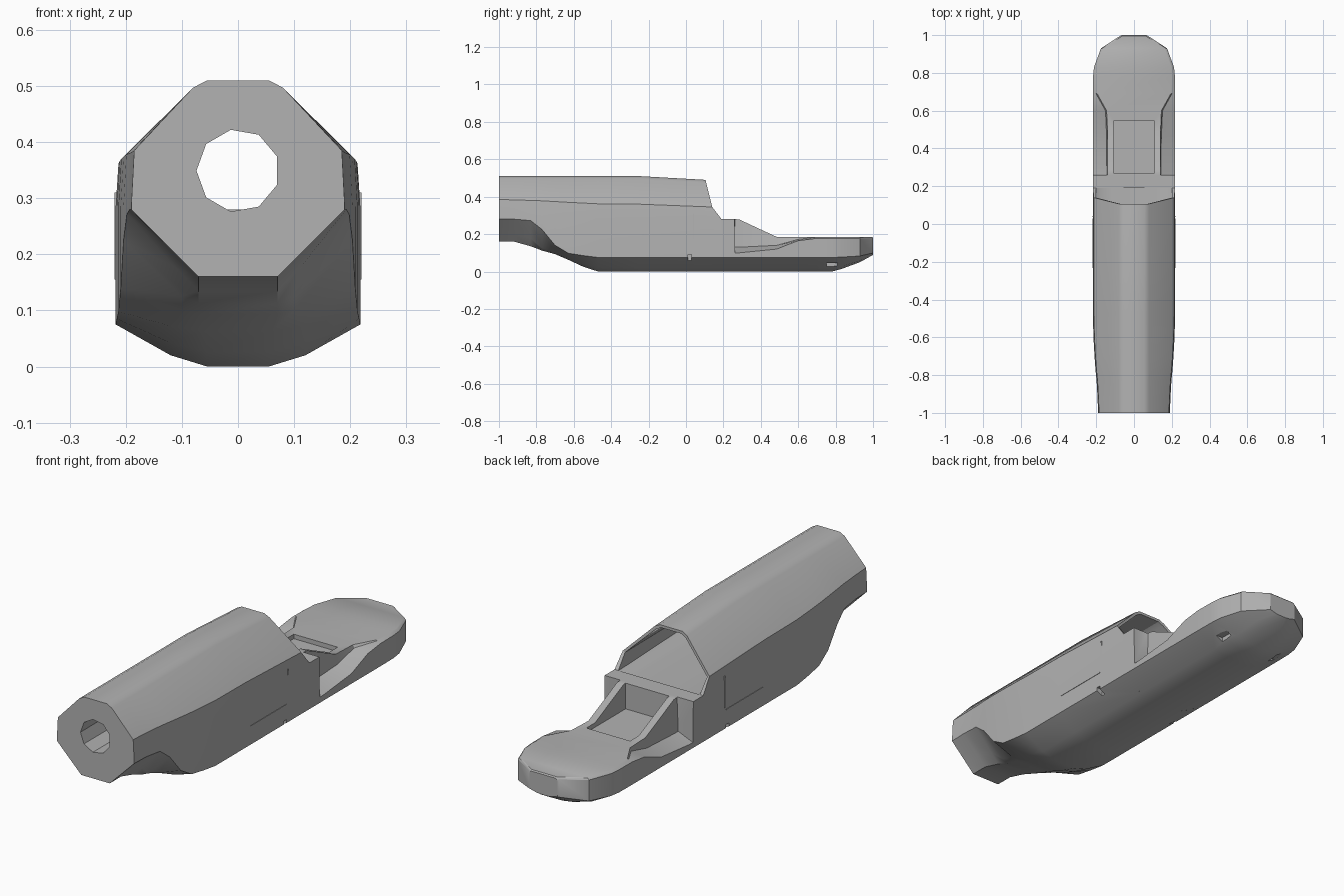
import bpy
import bmesh
import math
from mathutils import Matrix

cube = bpy.data.objects.get("Cube")
if cube:
    bpy.data.objects.remove(cube)

grey = bpy.data.materials.new("plain grey")
grey.use_nodes = True
COLOUR = (0.45, 0.45, 0.45, 1)
grey.diffuse_color = COLOUR
grey.node_tree.nodes["Principled BSDF"].inputs["Base Color"].default_value = COLOUR


def finish(bm, name, helper=False):
    bmesh.ops.recalc_face_normals(bm, faces=bm.faces)
    mesh = bpy.data.meshes.new(name)
    bm.to_mesh(mesh)
    bm.free()
    ob = bpy.data.objects.new(name, mesh)
    bpy.context.collection.objects.link(ob)
    if helper:
        ob.hide_render = True
        ob.hide_viewport = True
    mesh.materials.append(grey)
    return ob


def loft(name, sections):
    """Mirror each half section into a ring, skin the rings and cap both ends."""
    bm = bmesh.new()
    rings = []
    for half in sections:
        full = half + [(-x, y, z) for x, y, z in reversed(half)]
        rings.append([bm.verts.new(p) for p in full])
    n = len(rings[0])
    for a, b in zip(rings, rings[1:]):
        for i in range(n):
            j = (i + 1) % n
            bm.faces.new((a[i], a[j], b[j], b[i]))
    bm.faces.new(rings[0])
    bm.faces.new(rings[-1])
    return finish(bm, name)


def box(bm, centre, size):
    m = Matrix.Translation(centre) @ Matrix.Diagonal((*size, 1))
    bmesh.ops.create_cube(bm, size=1, matrix=m)


def cut(ob, cutter):
    mod = ob.modifiers.new("cut", "BOOLEAN")
    mod.operation = "DIFFERENCE"
    mod.solver = "EXACT"
    mod.object = cutter


def smooth(ob, degrees):
    bpy.ops.object.select_all(action="DESELECT")
    ob.select_set(True)
    bpy.context.view_layer.objects.active = ob
    bpy.ops.object.shade_smooth_by_angle(angle=math.radians(degrees))


# Upper casing: y, half width, top, shoulder, chine, keel side x/z, keel x/z
stations = [
    (-1.0, .19, .51, .385, .28, .11, .20, .07, .16),
    (-.92, .193, .51, .383, .28, .11, .20, .07, .16),
    (-.83, .198, .51, .38, .272, .11, .175, .07, .135),
    (-.77, .204, .51, .378, .225, .10, .125, .07, .112),
    (-.70, .209, .51, .374, .14, .10, .10, .07, .093),
    (-.63, .213, .51, .37, .098, .12, .072, .06, .063),
    (-.55, .216, .51, .366, .085, .12, .042, .056, .026),
    (-.47, .218, .51, .362, .075, .12, .02, .055, 0),
    (-.25, .218, .51, .36, .075, .12, .02, .055, 0),
]
casing_rings = []
for y, w, top, sh, cz, kx, kz, bx, bz in stations:
    casing_rings.append([(.055, y, top), (.08, y, top - .013), (w - .005, y, sh),
                         (w, y, max(cz + .01, .285)), (w, y, cz), (kx, y, kz), (bx, y, bz)])

# Slanted open rear, its thin rim, and the cavity inside
casing_rings.append([(.055, .105, .49), (.08, .107, .477), (.213, .14, .345),
                     (.218, .19, .28), (.218, .19, .075), (.12, .19, .02), (.055, .19, 0)])
casing_rings.append([(.05, .105, .478), (.074, .107, .465), (.202, .14, .34),
                     (.2, .19, .278), (.18, .19, .276), (.12, .19, .274), (.055, .19, .272)])
casing_rings.append([(.05, -.4, .478), (.074, -.4, .465), (.202, -.4, .345),
                     (.2, -.4, .3), (.18, -.4, .28), (.12, -.4, .276), (.055, -.4, .274)])
casing = loft("casing", casing_rings)

# Nine-sided bore through the nose
bm = bmesh.new()
bore_place = Matrix.Translation((0, -.7, .349)) @ Matrix.Rotation(math.pi / 2, 4, "X")
bmesh.ops.create_cone(bm, cap_ends=True, segments=9, radius1=.074, radius2=.074,
                      depth=.8, matrix=bore_place @ Matrix.Rotation(math.radians(90), 4, "Z"))
cut(casing, finish(bm, "bore_cutter", True))

# Small notches at the lower edge of the casing
bm = bmesh.new()
for side in (-1, 1):
    box(bm, (side * .215, .02, .05), (.05, .018, .08))
cut(casing, finish(bm, "notch_cutter", True))

# Rear hull: y, ridge x, ridge z, scoop inner z, scoop outer z, half width, chine, keel side, keel
stations = [
    (.19, .14, .28, .28, .28, .218, .075, .02, 0),
    (.26, .14, .28, .28, .28, .218, .075, .02, 0),
    (.263, .14, .28, .13, .10, .218, .075, .02, 0),
    (.285, .14, .278, .13, .10, .218, .075, .02, 0),
    (.485, .14, .185, .14, .12, .218, .075, .02, 0),
    (.60, .145, .185, .172, .165, .218, .075, .02, 0),
    (.69, .195, .185, .183, .176, .218, .075, .02, 0),
    (.78, .20, .185, .183, .176, .217, .075, .02, 0),
    (.83, .197, .185, .183, .176, .212, .077, .027, .013),
    (.93, .162, .185, .183, .176, .175, .083, .058, .05),
    (.995, .062, .185, .183, .176, .075, .098, .09, .086),
    (1.0, .058, .18, .178, .172, .068, .1, .092, .09),
]
hull = loft("rear_hull", [
    [(rx, y, rz), (rx + .006, y, iz), (w, y, oz), (w, y, cz), (w * .55, y, kz), (w * .25, y, bz)]
    for y, rx, rz, iz, oz, w, cz, kz, bz in stations])

# Rectangular pocket in the ridge and two underside holes
bm = bmesh.new()
box(bm, (0, .408, .265), (.215, .275, .2))
for side in (-1, 1):
    box(bm, (side * .15, .78, .03), (.04, .06, .03))
cut(hull, finish(bm, "pocket_cutter", True))

# Thin panel seams on both flanks
bm = bmesh.new()
for side in (-1, 1):
    x = side * .218
    box(bm, (x, -.1, .157), (.004, .26, .004))
    box(bm, (x, -.23, .178), (.004, .004, .045))
    box(bm, (x, .04, .24), (.004, .004, .14))
finish(bm, "panel_seams")

for ob in (casing, hull):
    smooth(ob, 28)
